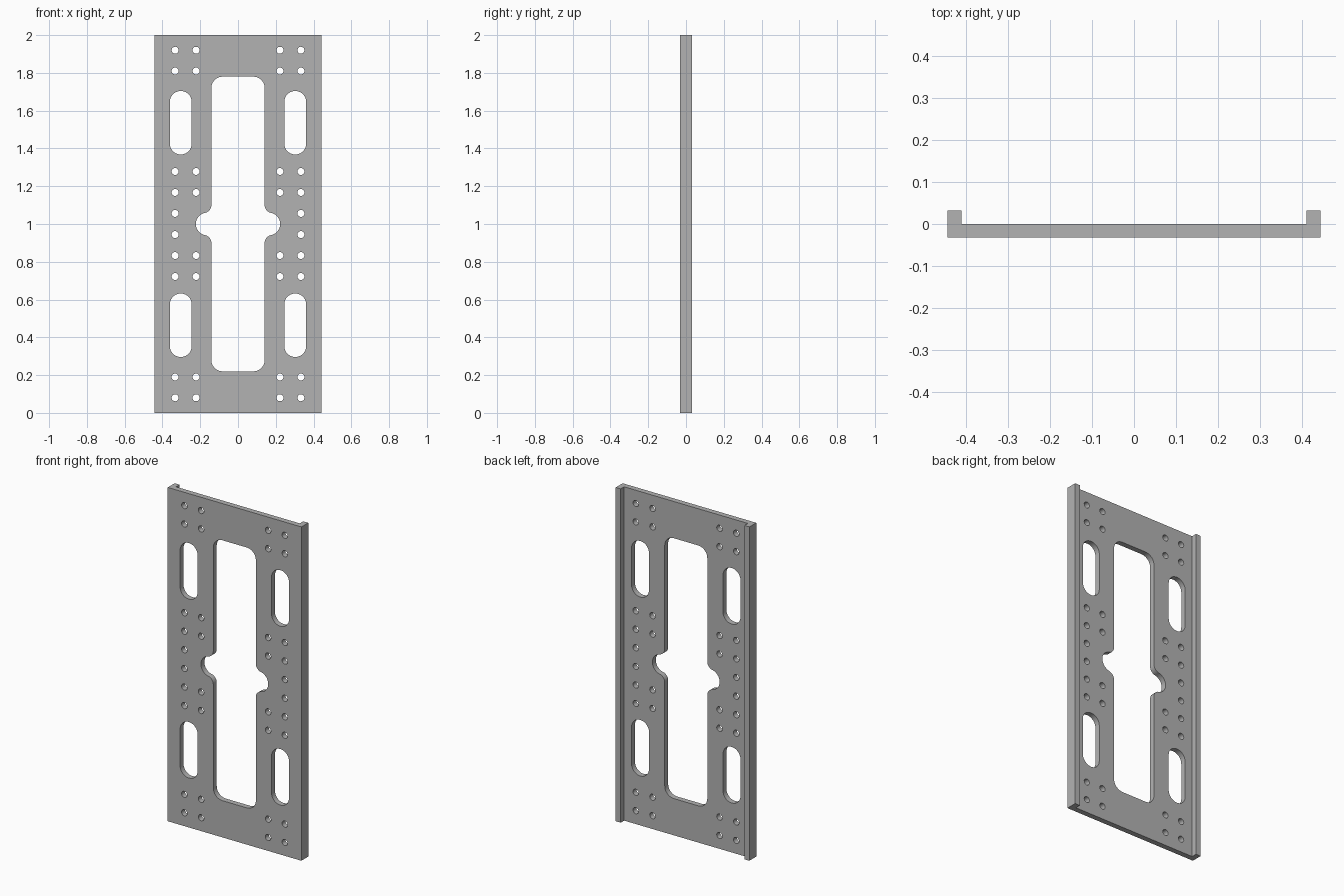
import bpy
import bmesh
from math import cos, sin, pi, atan2

cube = bpy.data.objects.get("Cube")
if cube:
    bpy.data.objects.remove(cube)

HALF_W, HALF_D, MID_Z = 0.443, 0.0325, 1.0
RAIL = 0.033

grey = bpy.data.materials.new("plain grey metal")
grey.use_nodes = True
colour = (0.45, 0.45, 0.45, 1)
grey.diffuse_color = colour
grey.node_tree.nodes["Principled BSDF"].inputs["Base Color"].default_value = colour


def arc(cx, cz, r, start, end, steps):
    return [(cx + r * cos(start + (end - start) * i / steps),
             cz + r * sin(start + (end - start) * i / steps)) for i in range(steps + 1)]


def extrude(bm, points, offset):
    face = bm.faces.new([bm.verts.new(p) for p in points])
    moved = bmesh.ops.extrude_face_region(bm, geom=[face])["geom"]
    bmesh.ops.translate(bm, vec=offset, verts=[v for v in moved if isinstance(v, bmesh.types.BMVert)])


def finish(bm, name):
    bmesh.ops.recalc_face_normals(bm, faces=bm.faces)
    mesh = bpy.data.meshes.new(name)
    bm.to_mesh(mesh)
    bm.free()
    mesh.materials.append(grey)
    obj = bpy.data.objects.new(name, mesh)
    bpy.context.collection.objects.link(obj)
    return obj


# Channel plate with a shallow rail along each long edge
half = [(HALF_W, -HALF_D), (HALF_W, HALF_D), (HALF_W - RAIL, HALF_D), (HALF_W - RAIL, 0)]
section = half + [(-x, y) for x, y in reversed(half)]
bm = bmesh.new()
extrude(bm, [(x, y, 0) for x, y in section], (0, 0, 2 * MID_Z))
plate = finish(bm, "channel_plate")

cutters = bmesh.new()


def cut(outline):
    extrude(cutters, [(x, -0.1, MID_Z + z) for x, z in outline], (0, 0.2, 0))


# Central window: rounded corners, with a filleted round notch on each side
win_x, win_z, corner = 0.141, 0.78, 0.06
notch_x, notch_r = 0.163, 0.06
fillet_r, fillet_z = 0.042, 0.1
fillet_x = win_x + fillet_r
lean = atan2(fillet_z, fillet_x - notch_x)
quarter = arc(notch_x, 0, notch_r, 0, lean, 10)
quarter += arc(fillet_x, fillet_z, fillet_r, lean + pi, pi, 8)[::1][1:] if lean + pi < pi else \
    arc(fillet_x, fillet_z, fillet_r, lean - pi, -pi, 8)[1:]
quarter += arc(win_x - corner, win_z - corner, corner, 0, pi / 2, 10)
right_side = [(x, -z) for x, z in reversed(quarter[1:])] + quarter
cut(right_side + [(-x, z) for x, z in reversed(right_side)])

# Four long slots and the grid of screw holes
slot_x, slot_z, slot_r, straight = 0.303, 0.536, 0.058, 0.11
for sx in (-1, 1):
    for sz in (-1, 1):
        cut(arc(sx * slot_x, sz * slot_z + straight, slot_r, 0, pi, 20)
            + arc(sx * slot_x, sz * slot_z - straight, slot_r, pi, 2 * pi, 20))
        for z in (0.056, 0.167, 0.278, 0.81, 0.92):
            for x in (0.333, 0.222):
                if x > 0.3 or z > 0.1:
                    cut(arc(sx * x, sz * z, 0.0185, 0, 2 * pi, 24)[:-1])

cutter = finish(cutters, "opening_cutter")
cutter.hide_render = True
cutter.hide_viewport = False

# Cut the openings, then drop the helper
mod = plate.modifiers.new("openings", "BOOLEAN")
mod.operation, mod.solver, mod.object = "DIFFERENCE", "EXACT", cutter
bpy.ops.object.select_all(action="DESELECT")
bpy.context.view_layer.objects.active = plate
plate.select_set(True)
bpy.ops.object.modifier_apply(modifier=mod.name)
bpy.data.objects.remove(cutter)
bpy.ops.object.shade_smooth_by_angle()
